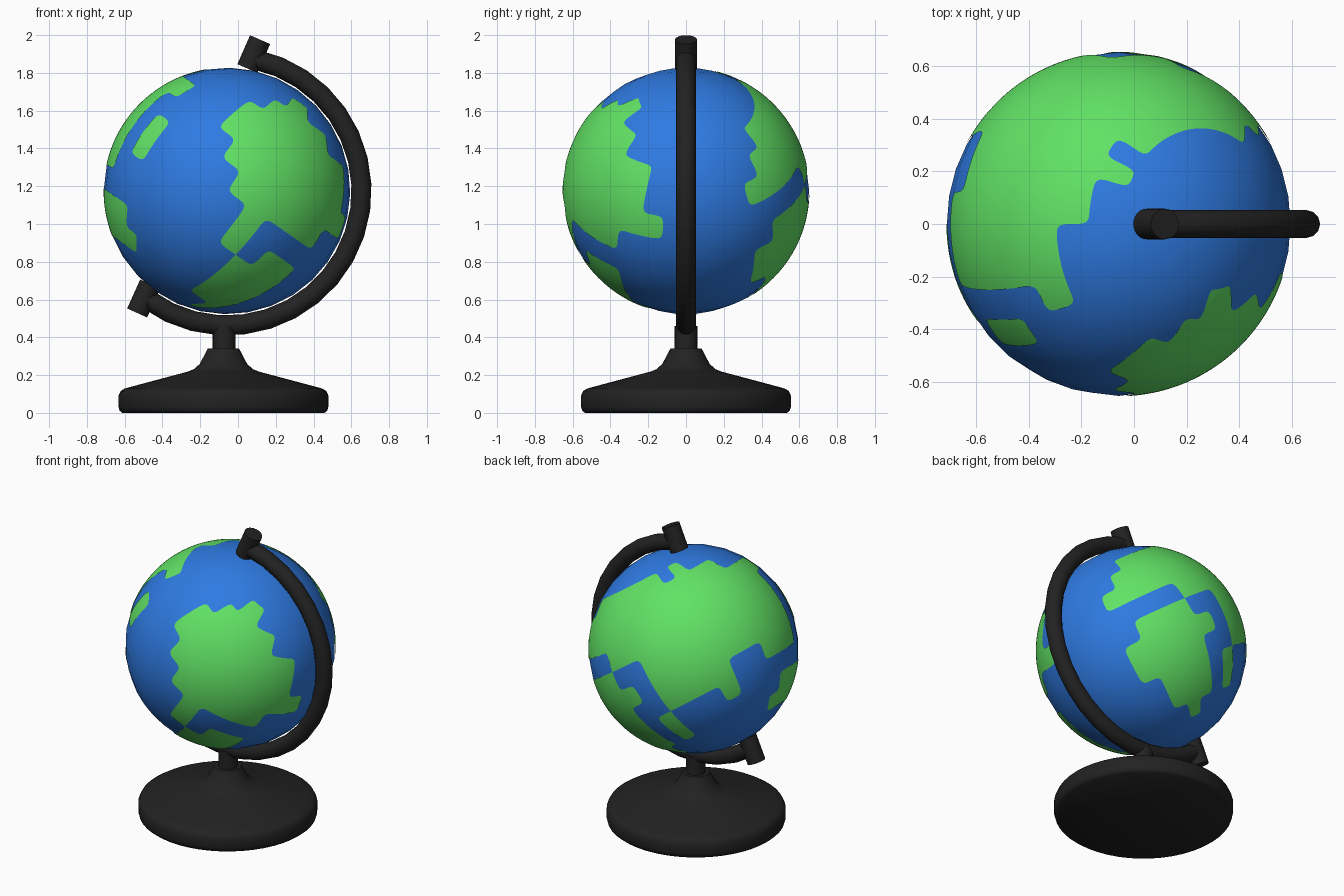
import bpy, bmesh, math
from math import sin, cos, radians, pi
from mathutils import Vector

default = bpy.data.objects.get("Cube")
if default:
    bpy.data.objects.remove(default, do_unlink=True)

CENTRE = Vector((-0.058, 0, 1.175))
RADIUS = 0.652
TILT = radians(35)
BASE_X = -0.077


def material(name, rgb):
    mat = bpy.data.materials.new(name)
    mat.use_nodes = True
    mat.diffuse_color = (*rgb, 1)
    mat.node_tree.nodes["Principled BSDF"].inputs["Base Color"].default_value = (*rgb, 1)
    return mat


BLACK = material("black plastic", (0.016, 0.016, 0.016))
BLUE = material("ocean blue", (0.028, 0.195, 0.76))
GREEN = material("land green", (0.12, 0.76, 0.13))


def finish(obj, name, mat, angle=40):
    obj.name = name
    obj.data.materials.clear()
    obj.data.materials.append(mat)
    bpy.ops.object.select_all(action="DESELECT")
    obj.select_set(True)
    bpy.context.view_layer.objects.active = obj
    bpy.ops.object.shade_smooth_by_angle(angle=radians(angle))
    return obj


def mesh_object(bm, name, mat, angle=40):
    mesh = bpy.data.meshes.new(name)
    bm.to_mesh(mesh)
    bm.free()
    obj = bpy.data.objects.new(name, mesh)
    bpy.context.collection.objects.link(obj)
    return finish(obj, name, mat, angle)


def cylinder(name, start, end, radius):
    start, end = Vector(start), Vector(end)
    axis = end - start
    bpy.ops.mesh.primitive_cylinder_add(vertices=24, radius=radius, depth=axis.length,
                                        location=(start + end) / 2)
    obj = bpy.context.object
    obj.rotation_euler = axis.to_track_quat("Z", "Y").to_euler()
    return finish(obj, name, BLACK)


# Ocean ball
bpy.ops.mesh.primitive_uv_sphere_add(segments=32, ring_count=16, radius=RADIUS,
                                     location=CENTRE, rotation=(0, TILT, 0))
finish(bpy.context.object, "ocean_ball", BLUE)

# Land: spans of grid columns (east from the front) for each latitude row
LAND = {
    5: [(0, 2)],
    4: [(-1, 4), (13, 20), (21, 22)],
    3: [(-2, 6), (12, 24)],
    2: [(-2, 6), (11, 27)],
    1: [(-1, 7), (15, 26)],
    0: [(0, 5), (12, 15), (17, 26), (27, 28)],
    -1: [(1, 2), (11, 16), (17, 26), (27, 28)],
    -2: [(1, 2), (3, 5), (11, 15), (17, 21), (23, 26)],
    -3: [(2, 5), (12, 15), (16, 17), (20, 21)],
    -4: [(2, 5), (12, 15), (16, 17), (24, 28)],
    -5: [(2, 5), (13, 14), (23, 29)],
    -6: [(4, 5)],
}
STEP = pi / 32  # half a grid cell
bm = bmesh.new()
corners = {}


def corner(col, row):
    key = (col % 64, row)
    if key not in corners:
        lon, lat = col * STEP, row * STEP
        corners[key] = bm.verts.new(RADIUS * Vector(
            (cos(lat) * sin(lon), -cos(lat) * cos(lon), sin(lat))))
    return corners[key]


for row, spans in LAND.items():
    for first, last in spans:
        for c in range(2 * first, 2 * last):
            for r in (2 * row, 2 * row + 1):
                bm.faces.new([corner(c, r), corner(c + 1, r),
                              corner(c + 1, r + 1), corner(c, r + 1)])
land = mesh_object(bm, "continents", GREEN, 60)
land.location = CENTRE
land.rotation_euler = (0, TILT, 0)
# Round the coast corners, then press the sheet onto the ball
soften = land.modifiers.new("soft coast", "SUBSURF")
soften.levels = soften.render_levels = 2
soften.boundary_smooth = "ALL"
cast = land.modifiers.new("round", "CAST")
cast.cast_type = "SPHERE"
cast.factor = 1
cast.use_radius_as_size = False
cast.size = RADIUS + 0.0015

# Curved arm around the ball
curve = bpy.data.curves.new("arm", "CURVE")
curve.dimensions = "3D"
curve.bevel_depth = 0.053
curve.bevel_resolution = 4
curve.use_fill_caps = True
spline = curve.splines.new("POLY")
COUNT = 20
spline.points.add(COUNT - 1)
for i, point in enumerate(spline.points):
    a = radians(78 - 204 * i / (COUNT - 1))
    point.co = (*(CENTRE + 0.712 * Vector((cos(a), 0, sin(a)))), 1)
arm = bpy.data.objects.new("arm", curve)
bpy.context.collection.objects.link(arm)
bpy.ops.object.select_all(action="DESELECT")
arm.select_set(True)
bpy.context.view_layer.objects.active = arm
bpy.ops.object.convert(target="MESH")
finish(bpy.context.object, "arm", BLACK)

# Pivot caps and stem
cylinder("top_pivot", (0.05, 0, 1.823), (0.117, 0, 1.976), 0.058)
cylinder("bottom_pivot", (-0.534, 0, 0.529), (-0.465, 0, 0.682), 0.058)
cylinder("stem", (BASE_X + 0.003, 0, 0.3), (BASE_X + 0.003, 0, 0.46), 0.06)

# Turned foot
PROFILE = [(0, 0), (0.535, 0), (0.55, 0.012), (0.556, 0.035), (0.556, 0.09),
           (0.545, 0.115), (0.525, 0.128), (0.49, 0.138), (0.19, 0.218),
           (0.155, 0.232), (0.125, 0.26), (0.083, 0.34), (0, 0.34)]
bm = bmesh.new()
verts = [bm.verts.new((r, 0, z)) for r, z in PROFILE]
edges = [bm.edges.new(pair) for pair in zip(verts, verts[1:])]
bmesh.ops.spin(bm, geom=verts + edges, cent=(0, 0, 0), axis=(0, 0, 1),
               angle=2 * pi, steps=48)
bmesh.ops.remove_doubles(bm, verts=bm.verts, dist=0.0005)
bmesh.ops.recalc_face_normals(bm, faces=bm.faces)
foot = mesh_object(bm, "foot", BLACK)
foot.location.x = BASE_X
